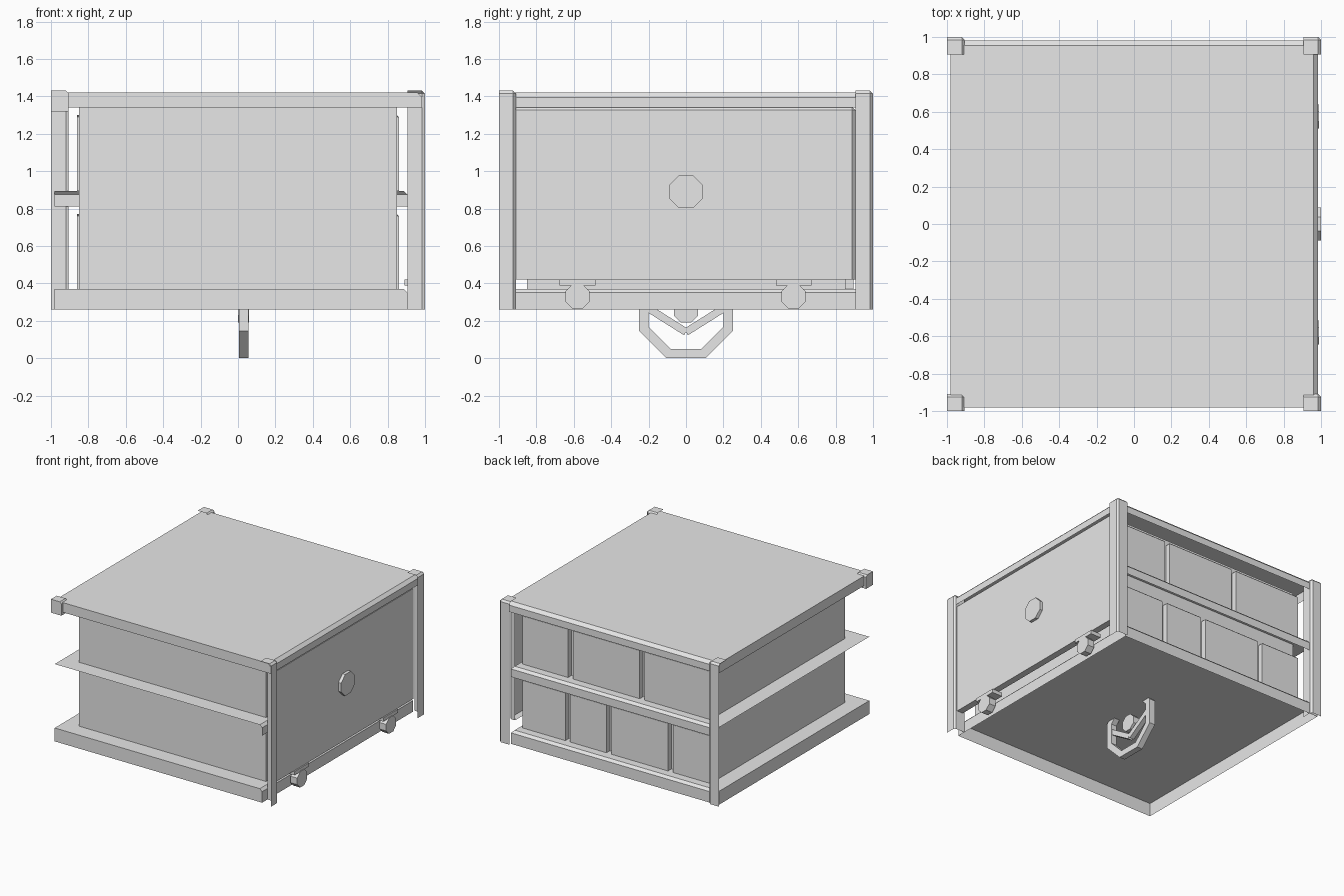
import bpy, bmesh, math
from mathutils import Vector, Matrix

if "Cube" in bpy.data.objects:
    bpy.data.objects.remove(bpy.data.objects["Cube"])

grey = bpy.data.materials.new("light_grey")
grey.diffuse_color = (0.8, 0.8, 0.8, 1)
grey.use_nodes = True
grey.node_tree.nodes["Principled BSDF"].inputs["Base Color"].default_value = grey.diffuse_color

AXES = {"+x": (1, 0, 0), "-x": (-1, 0, 0), "+y": (0, 1, 0),
        "-y": (0, -1, 0), "+z": (0, 0, 1), "-z": (0, 0, -1)}


def finish(name, bm):
    me = bpy.data.meshes.new(name)
    bm.to_mesh(me)
    bm.free()
    me.materials.append(grey)
    ob = bpy.data.objects.new(name, me)
    bpy.context.collection.objects.link(ob)
    return ob


def box(name, x, y, z, open_sides=(), bevel=0, edges=()):
    """Box from ranges; chamfers edges named by their two sides, removes open sides."""
    bm = bmesh.new()
    bmesh.ops.create_cube(bm, size=1)
    lo, hi = Vector((x[0], y[0], z[0])), Vector((x[1], y[1], z[1]))
    for v in bm.verts:
        v.co = Vector([lo[i] + (v.co[i] + 0.5) * (hi[i] - lo[i]) for i in range(3)])
    bm.normal_update()
    if bevel:
        chosen = []
        for e in bm.edges:
            n = sum((f.normal for f in e.link_faces), Vector())
            for a, b in edges:
                if (n - Vector(AXES[a]) - Vector(AXES[b])).length < 0.01:
                    chosen.append(e)
        bmesh.ops.bevel(bm, geom=chosen, offset=bevel, segments=1, affect='EDGES')
        bm.normal_update()
    gone = [f for f in bm.faces
            if any(f.normal.dot(Vector(AXES[s])) > 0.95 for s in open_sides)]
    bmesh.ops.delete(bm, geom=gone, context='FACES')
    return finish(name, bm)


def octagon(bm, x, y, z, apothem):
    r = apothem / math.cos(math.pi / 8)
    return [bm.verts.new((x, y + r * math.cos(a), z + r * math.sin(a)))
            for a in [math.pi / 8 + i * math.pi / 4 for i in range(8)]]


def disc(name, x0, x1, y, z, apothem):
    """Eight-sided disc lying along x."""
    bm = bmesh.new()
    a, b = octagon(bm, x0, y, z, apothem), octagon(bm, x1, y, z, apothem)
    bm.faces.new(a[::-1])
    bm.faces.new(b)
    for i in range(8):
        j = (i + 1) % 8
        bm.faces.new((a[i], a[j], b[j], b[i]))
    return finish(name, bm)


TOP = [("+x", "+z"), ("+y", "+z")]
CORNER = TOP + [("+x", "+y")]

# slabs: base, thin middle shelf, top
box("base_slab", (-0.98, 0.905), (-0.98, 0.98), (0.26, 0.37), ["-z"], 0.02, TOP)
box("middle_shelf", (-0.98, 0.905), (-0.98, 0.98), (0.81, 0.895),
    ["-z", "-x", "-y"], 0.02, TOP)
box("top_slab", (-0.98, 0.985), (-0.98, 0.98), (1.34, 1.42), ["-z"], 0.025, TOP)

# cabinet body between the slabs
box("cabinet_body", (-0.85, 0.85), (-0.85, 0.85), (0.37, 1.34))

# drawer fronts on the back
upper = [(0.445, 0.86), (-0.206, 0.40), (-0.86, -0.25)]
lower = [(0.47, 0.86), (0.096, 0.427), (-0.463, 0.05), (-0.86, -0.51)]
for row, spans, z in (("upper", upper, (0.895, 1.30)), ("lower", lower, (0.37, 0.77))):
    for i, x in enumerate(spans):
        box(f"{row}_drawer_{i + 1}", x, (0.85, 0.895), z, ["-y"], 0.01, TOP)

# corner posts (open on the inner sides) and the single front left cap
H = (0.26, 1.43)
OPEN = ["-x", "-y", "-z"]
box("front_right_post", (0.905, 1), (-1, -0.91), H, OPEN, 0.015, CORNER)
box("back_right_post", (0.905, 1), (0.905, 1), H, OPEN, 0.015, CORNER)
box("back_left_post", (-1, -0.905), (0.905, 1), H, OPEN, 0.015, CORNER)
box("front_left_cap", (-1, -0.905), (-1, -0.91), (1.32, 1.43), ["-z"], 0.015, CORNER)

# door panel on the right with its round knob
box("door_panel", (0.92, 0.975), (-0.91, 0.905), (0.42, 1.345), ["-x", "-y"], 0.018, CORNER)
disc("door_knob", 0.97, 1.0, 0, 0.89, 0.088)

# hinges under the door
for side, y in (("front", -0.58), ("back", 0.575)):
    box(f"{side}_hinge_plate", (0.89, 0.985), (y - 0.095, y + 0.095), (0.39, 0.42))
    disc(f"{side}_hinge_barrel", 0.93, 0.99, y, 0.33, 0.065)

# wheel below the base: ring cut off at the floor, hub and two spokes
bm = bmesh.new()
loops = [octagon(bm, x, 0, 0.25, a)
         for x, a in ((0.005, 0.25), (0.055, 0.25), (0.055, 0.20), (0.005, 0.20))]
for k in range(4):
    p, q = loops[k], loops[(k + 1) % 4]
    for i in range(8):
        j = (i + 1) % 8
        bm.faces.new((p[i], p[j], q[j], q[i]))
bmesh.ops.recalc_face_normals(bm, faces=bm.faces)
bmesh.ops.bisect_plane(bm, geom=bm.verts[:] + bm.edges[:] + bm.faces[:],
                       plane_co=(0, 0, 0.369), plane_no=(0, 0, 1), clear_outer=True)
finish("wheel_ring", bm)
disc("wheel_hub", 0.0, 0.06, 0, 0.255, 0.065)
for name, s in (("wheel_spoke_front", -1), ("wheel_spoke_back", 1)):
    a, b = Vector((0.03, 0, 0.14)), Vector((0.03, 0.215 * s, 0.275))
    d = b - a
    bm = bmesh.new()
    bmesh.ops.create_cube(bm, size=1)
    bmesh.ops.scale(bm, vec=(0.04, d.length, 0.04), verts=bm.verts)
    bmesh.ops.rotate(bm, cent=(0, 0, 0), verts=bm.verts,
                     matrix=Matrix.Rotation(math.atan2(d.z, d.y), 3, 'X'))
    bmesh.ops.translate(bm, vec=(a + b) / 2, verts=bm.verts)
    finish(name, bm)
